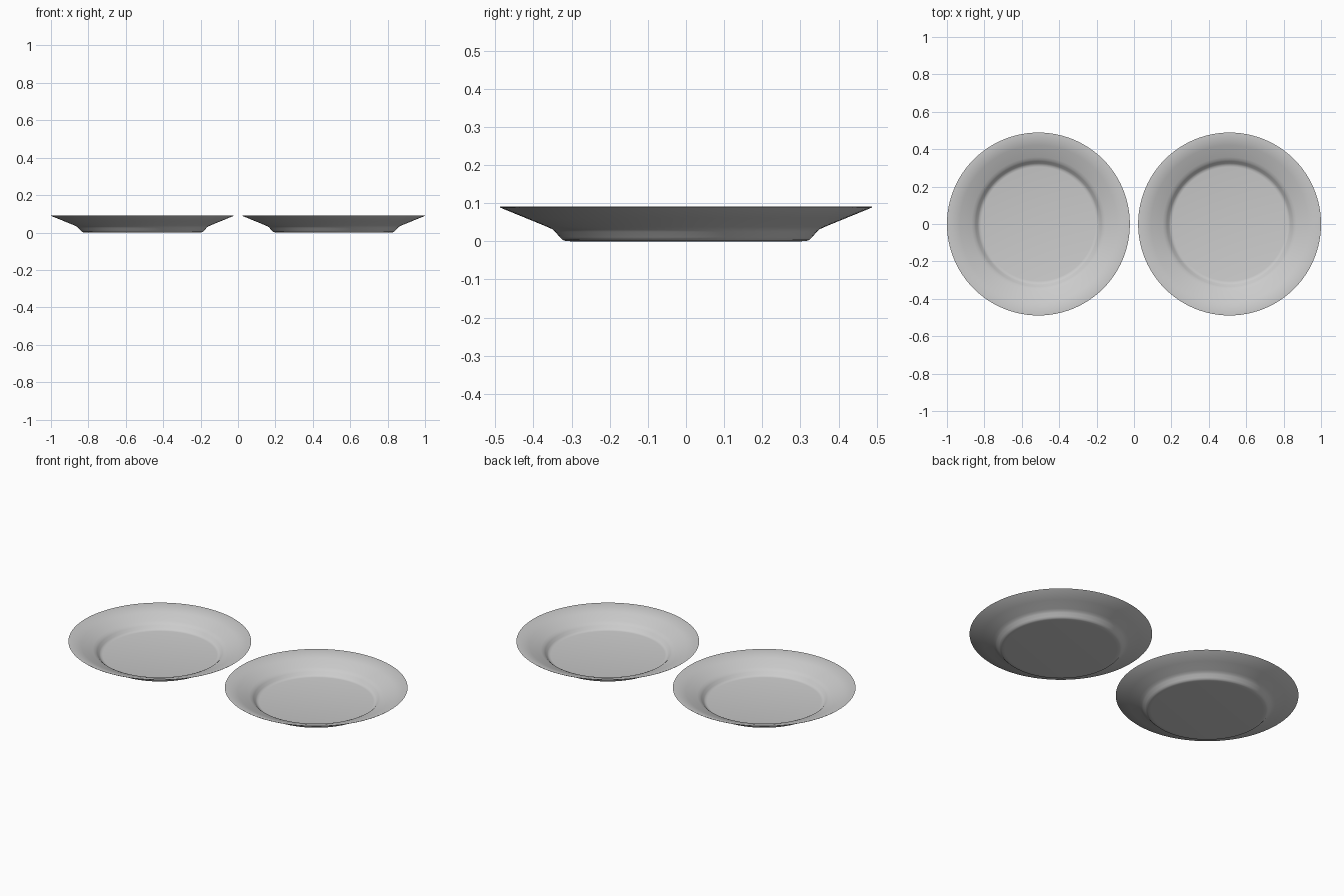
import bpy, bmesh, math

if "Cube" in bpy.data.objects:
    bpy.data.objects.remove(bpy.data.objects["Cube"])

SIDES = 96

# One plain glaze colour
glaze = bpy.data.materials.new("pale_grey_ceramic")
glaze.diffuse_color = (0.6, 0.6, 0.6, 1)
glaze.use_nodes = True
glaze.node_tree.nodes["Principled BSDF"].inputs["Base Color"].default_value = glaze.diffuse_color

# Closed half section (radius, height): underside outwards, over the rim, back to the well
PROFILE = [
    (0, 0), (0.300, 0), (0.316, 0.001), (0.324, 0.004), (0.331, 0.011),
    (0.343, 0.025), (0.351, 0.032), (0.364, 0.038), (0.420, 0.061),
    (0.486, 0.088), (0.489, 0.0905), (0.486, 0.0915),
    (0.420, 0.068), (0.358, 0.044), (0.344, 0.037), (0.335, 0.029),
    (0.324, 0.016), (0.316, 0.010), (0.305, 0.008), (0, 0.008),
]


def make_plate(name, x):
    """Spin the half section into a smooth plate."""
    bm = bmesh.new()
    verts = [bm.verts.new((r, 0, z)) for r, z in PROFILE]
    edges = [bm.edges.new(pair) for pair in zip(verts, verts[1:])]
    bmesh.ops.spin(bm, geom=verts + edges, axis=(0, 0, 1), cent=(0, 0, 0),
                   angle=2 * math.pi, steps=SIDES)
    bmesh.ops.remove_doubles(bm, verts=bm.verts, dist=0.0002)
    bmesh.ops.recalc_face_normals(bm, faces=bm.faces)
    mesh = bpy.data.meshes.new(name)
    bm.to_mesh(mesh)
    bm.free()
    mesh.materials.append(glaze)
    plate = bpy.data.objects.new(name, mesh)
    plate.location.x = x
    bpy.context.collection.objects.link(plate)
    bpy.context.view_layer.objects.active = plate
    plate.select_set(True)
    bpy.ops.object.shade_smooth_by_angle(angle=math.radians(40))
    plate.select_set(False)


# Matching pair, side by side
make_plate("left_plate", -0.511)
make_plate("right_plate", 0.511)
